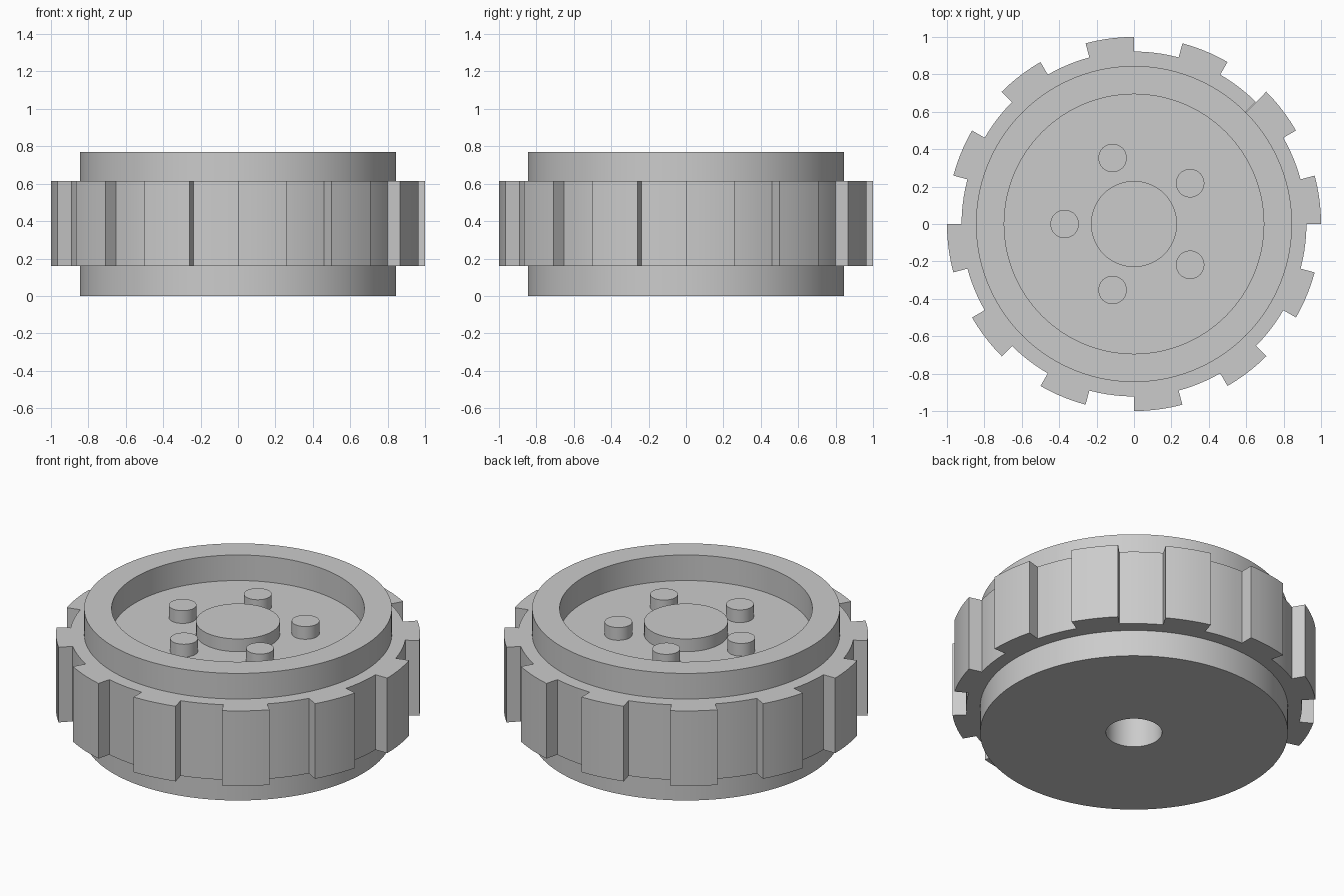
import bpy, bmesh
from math import cos, sin, radians, tau

cube = bpy.data.objects.get("Cube")
if cube:
    bpy.data.objects.remove(cube, do_unlink=True)

# Single plain grey
GREY = (0.6, 0.6, 0.6, 1)
grey = bpy.data.materials.new("plain_grey")
grey.use_nodes = True
grey.diffuse_color = GREY
grey.node_tree.nodes["Principled BSDF"].inputs["Base Color"].default_value = GREY

# Main dimensions
RIM_R, RECESS_R, HUB_R, BORE_R = 0.845, 0.694, 0.23, 0.154
HEIGHT, FLOOR_Z, HUB_Z, BORE_Z = 0.77, 0.615, 0.692, 0.46
TREAD_BOTTOM, TREAD_TOP = 0.16, 0.615
TREAD_INNER, VALLEY_R, TOOTH_R = 0.8, 0.922, 1.0
TEETH, TOOTH_STEPS = 12, 5
PINS, PIN_R, PIN_RING = 5, 0.076, 0.371


def finish(name, bm):
    """Turn a bmesh into a smooth-shaded object with sharp corners."""
    bmesh.ops.remove_doubles(bm, verts=bm.verts, dist=1e-5)
    bmesh.ops.recalc_face_normals(bm, faces=bm.faces)
    mesh = bpy.data.meshes.new(name)
    bm.to_mesh(mesh)
    bm.free()
    mesh.materials.append(grey)
    obj = bpy.data.objects.new(name, mesh)
    bpy.context.collection.objects.link(obj)
    bpy.ops.object.select_all(action="DESELECT")
    obj.select_set(True)
    bpy.context.view_layer.objects.active = obj
    bpy.ops.object.shade_smooth_by_angle(angle=radians(30))
    return obj


def lathe(name, profile, steps=120):
    """Revolve an (r, z) profile around the vertical axis."""
    bm = bmesh.new()
    verts = [bm.verts.new((r, 0, z)) for r, z in profile]
    edges = [bm.edges.new(pair) for pair in zip(verts, verts[1:])]
    bmesh.ops.spin(bm, geom=verts + edges, cent=(0, 0, 0), axis=(0, 0, 1),
                   angle=tau, steps=steps)
    return finish(name, bm)


# Wheel drum: blind bore below, rim, dished face and raised hub
lathe("wheel_drum", [
    (0, BORE_Z), (BORE_R, BORE_Z), (BORE_R, 0), (RIM_R, 0), (RIM_R, HEIGHT),
    (RECESS_R, HEIGHT), (RECESS_R, FLOOR_Z), (HUB_R, FLOOR_Z),
    (HUB_R, HUB_Z), (0, HUB_Z)])

# Toothed tread: alternating teeth and valleys of equal angle
half_pitch = tau / (TEETH * 2)
outline = []
for i in range(TEETH * 2):
    radius = VALLEY_R if i % 2 else TOOTH_R
    for j in range(TOOTH_STEPS + 1):
        outline.append((radius, (i + j / TOOTH_STEPS) * half_pitch))

bm = bmesh.new()


def ring_point(r, a, z):
    return bm.verts.new((r * cos(a), r * sin(a), z))


columns = [[ring_point(TREAD_INNER, a, TREAD_BOTTOM), ring_point(r, a, TREAD_BOTTOM),
            ring_point(r, a, TREAD_TOP), ring_point(TREAD_INNER, a, TREAD_TOP)]
           for r, a in outline]
for i, col in enumerate(columns):
    nxt = columns[(i + 1) % len(columns)]
    step = (i + 1) % (TOOTH_STEPS + 1) == 0
    if step:
        # Radial flank between tooth and valley
        bm.faces.new((col[1], nxt[1], nxt[2], col[2]))
    else:
        for k in range(4):
            m = (k + 1) % 4
            bm.faces.new((col[k], nxt[k], nxt[m], col[m]))
finish("toothed_tread", bm)

# Bolt pins around the hub
for i in range(PINS):
    angle = tau * (i + 0.5) / PINS
    pin = lathe(f"bolt_pin_{i + 1}", [
        (0, FLOOR_Z - 0.02), (PIN_R, FLOOR_Z - 0.02), (PIN_R, HUB_Z), (0, HUB_Z)], 40)
    pin.location = (PIN_RING * cos(angle), PIN_RING * sin(angle), 0)
